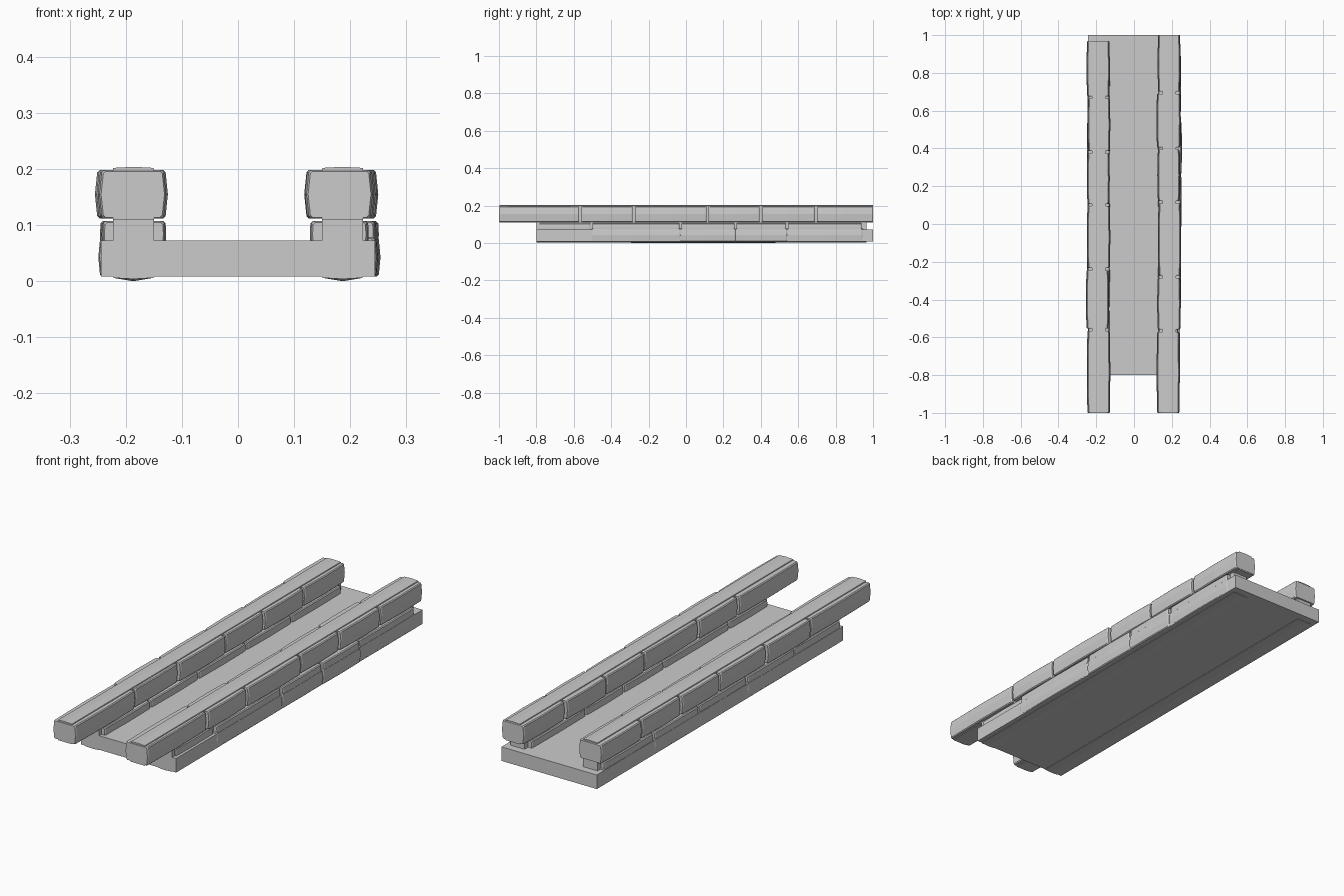
import bpy, bmesh

if "Cube" in bpy.data.objects:
    bpy.data.objects.remove(bpy.data.objects["Cube"])


def loft(name, stations):
    """Skin a closed solid through equal-length (x, z) outlines placed along y."""
    bm = bmesh.new()
    rings = [[bm.verts.new((x, y, z)) for x, z in pts] for y, pts in stations]
    n = len(rings[0])
    for a, b in zip(rings, rings[1:]):
        for i in range(n):
            j = (i + 1) % n
            bm.faces.new((a[i], a[j], b[j], b[i]))
    bm.faces.new(rings[0])
    bm.faces.new(rings[-1])
    bmesh.ops.recalc_face_normals(bm, faces=bm.faces)
    mesh = bpy.data.meshes.new(name)
    bm.to_mesh(mesh)
    bm.free()
    obj = bpy.data.objects.new(name, mesh)
    bpy.context.collection.objects.link(obj)
    return obj


def outline(x0, x1, z0, z1, side=0.004, top=0.0, bottom=0.0, cut=0.004):
    """Rectangle with nipped corners and slightly swollen faces."""
    xm, zm = (x0 + x1) / 2, (z0 + z1) / 2
    return [(x0 + cut, z0), (xm, z0 - bottom), (x1 - cut, z0), (x1, z0 + cut),
            (x1 + side, zm), (x1, z1 - cut), (x1 - cut, z1), (xm, z1 + top),
            (x0 + cut, z1), (x0, z1 - cut), (x0 - side, zm), (x0, z0 + cut)]


def stone(name, y0, y1, x0, x1, z0, z1, bulge=0.003, side=0.004):
    """Hand-cut block, a little fuller in the middle and eased at its ends."""
    e = 0.006
    end = outline(x0 + 0.003, x1 - 0.003, z0 + 0.002, z1 - 0.002, side)
    body = outline(x0, x1, z0, z1, side)
    mid = outline(x0 - bulge, x1 + bulge, z0, z1, side)
    return loft(name, [(y0, end), (y0 + e, body), ((y0 + y1) / 2, mid),
                       (y1 - e, body), (y1, end)])


# Floor slab
loft("floor_slab", [(y, [(-0.244, 0.008), (0.244, 0.008), (0.244, 0.073), (-0.244, 0.073)])
                    for y in (-0.8, 1.0)])

# Continuous cores that show in the joints and as a raised strip on top
for side_name, s, top_end in (("left", -1, 0.965), ("right", 1, 0.999)):
    xa, xb = sorted((s * 0.15, s * 0.223))
    low = outline(xa, xb, 0.006, 0.114, 0, 0, 0.002, 0.001)
    sag = outline(xa, xb, 0.006, 0.114, 0, 0, 0.006, 0.001)
    loft(side_name + "_lower_core", [(-0.8, low), (0.1, sag), (0.965, low)])
    high = outline(xa, xb, 0.109, 0.202, 0, 0.002, 0, 0.001)
    loft(side_name + "_upper_core", [(-0.998, high), (top_end, high)])

# Upper rail blocks: joints along y, then inner and outer edge of each block
gap = 0.006
upper = {
    "left": (-1, [-1.0, -0.56, -0.24, 0.10, 0.38, 0.67, 0.97],
             [(0.132, 0.243), (0.138, 0.248), (0.132, 0.243),
              (0.135, 0.243), (0.132, 0.240), (0.134, 0.245)]),
    "right": (1, [-1.0, -0.565, -0.28, 0.115, 0.40, 0.695, 1.0],
              [(0.126, 0.236), (0.129, 0.241), (0.133, 0.243),
               (0.130, 0.238), (0.125, 0.241), (0.131, 0.240)]),
}
for side_name, (s, joints, edges) in upper.items():
    for i, (a, b) in enumerate(edges):
        x0, x1 = sorted((s * a, s * b))
        ya = joints[i] + (gap if i else 0)
        yb = joints[i + 1] - (gap if i < 5 else 0)
        stone(f"{side_name}_upper_block_{i + 1}", ya, yb, x0, x1, 0.112, 0.198)

# Lower course: shallow caps above the slab and facing stones against its side
lower = {
    "left": (-1, [-0.79, -0.45, -0.10, 0.25, 0.58, 0.945],
             [0.240, 0.243, 0.241, 0.243, 0.241]),
    "right": (1, [-0.79, -0.505, -0.03, 0.265, 0.54, 0.945],
              [0.230, 0.243, 0.246, 0.248, 0.243]),
}
for side_name, (s, joints, outer) in lower.items():
    for i, b in enumerate(outer):
        ya, yb = joints[i] + gap, joints[i + 1] - gap
        x0, x1 = sorted((s * 0.131, s * b))
        stone(f"{side_name}_lower_block_{i + 1}", ya, yb, x0, x1, 0.060, 0.107, 0.002, 0.001)
        if i:
            x0, x1 = sorted((s * 0.200, s * (b + 0.001)))
            stone(f"{side_name}_facing_{i + 1}", ya - gap, yb + gap, x0, x1,
                  0.008, 0.078, 0.002, 0.003)
